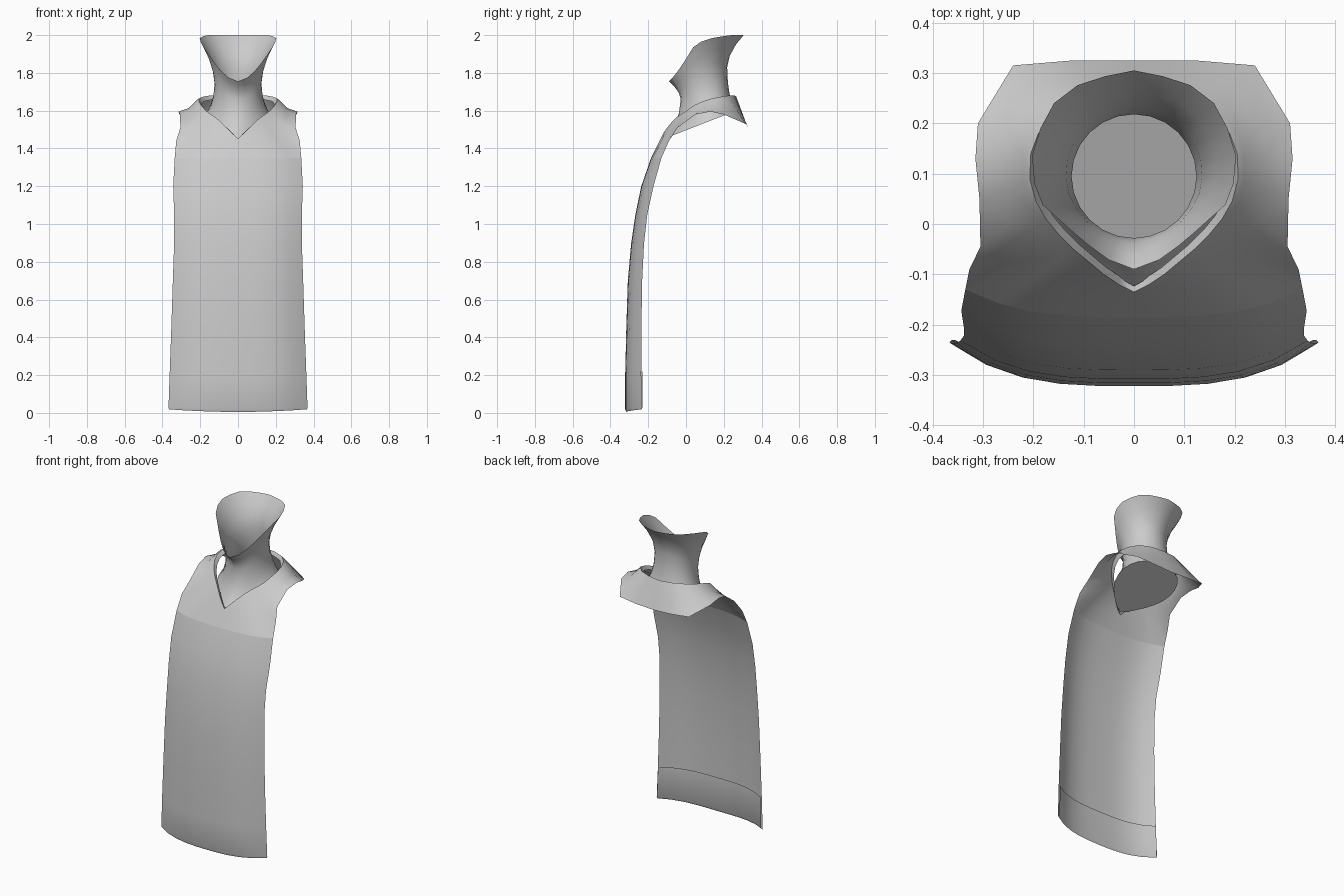
import bpy, math
from mathutils import Vector as V

if "Cube" in bpy.data.objects:
    bpy.data.objects.remove(bpy.data.objects["Cube"])

cloth = bpy.data.materials.new("pale_grey")
cloth.diffuse_color = (0.6, 0.6, 0.6, 1)
cloth.use_nodes = True
cloth.node_tree.nodes["Principled BSDF"].inputs["Base Color"].default_value = cloth.diffuse_color


def loft(name, rings, cap=False):
    """Skin equal-length half rings (x >= 0) and mirror them across x."""
    n = len(rings[0])
    verts = [p for r in rings for p in r]
    faces = [(j * n + i, j * n + i + 1, (j + 1) * n + i + 1, (j + 1) * n + i)
             for j in range(len(rings) - 1) for i in range(n - 1)]
    if cap:
        faces.append(tuple(reversed(range(n))))
    me = bpy.data.meshes.new(name)
    me.from_pydata(verts, [], faces)
    me.materials.append(cloth)
    ob = bpy.data.objects.new(name, me)
    bpy.context.collection.objects.link(ob)
    m = ob.modifiers.new("mirror", 'MIRROR')
    m.use_clip = True
    bpy.context.view_layer.objects.active = ob
    ob.select_set(True)
    bpy.ops.object.shade_smooth_by_angle(angle=math.radians(50))
    ob.select_set(False)
    return ob


def resample(pts, n):
    """Spread n points evenly along a polyline."""
    d = [0]
    for a, b in zip(pts, pts[1:]):
        d.append(d[-1] + (b - a).length)
    out = []
    for k in range(n):
        s = d[-1] * k / (n - 1)
        i = max(j for j in range(len(pts) - 1) if d[j] <= s + 1e-9)
        out.append(pts[i].lerp(pts[i + 1], (s - d[i]) / (d[i + 1] - d[i])))
    return out


COLS = [0, .2, .4, .6, .8, 1]


def row(z, yc, w, ye, lift=0):
    """Curved cross row: centre depth yc, half width w, edge depth ye."""
    return [V((w * u, yc + (ye - yc) * u ** 3.2, z + lift * u * u)) for u in COLS]


# Front panel, bottom to chest
chest = row(1.35, -.185, .335, -.13)
panel = [row(.005, -.316, .366, -.235, .014), row(.02, -.322, .368, -.235, .01),
         row(.2, -.322, .362, -.237), row(.45, -.316, .353, -.236),
         row(.7, -.308, .345, -.232), row(.9, -.29, .338, -.222),
         row(1.05, -.268, .338, -.205), row(1.2, -.237, .343, -.172), chest]
loft("front_panel", panel)

# Turned-up hem behind the bottom of the panel
loft("inner_hem", [row(.005, -.316, .366, -.235, .014), row(.02, -.308, .362, -.23, .01),
                   row(.22, -.309, .356, -.23)])

# Yoke: V-neck collar edge, shoulders and back flap
collar = [V(p) for p in [
    (0, -.135, 1.45), (.03, -.12, 1.48), (.06, -.1, 1.51), (.09, -.075, 1.54),
    (.12, -.05, 1.565), (.15, -.02, 1.585), (.175, .01, 1.605), (.195, .045, 1.63),
    (.207, .09, 1.65), (.205, .14, 1.665), (.19, .18, 1.673), (.15, .225, 1.68),
    (.08, .255, 1.68), (0, .265, 1.677)]]
edge = chest + [V(p) for p in [
    (.327, -.09, 1.44), (.305, -.045, 1.51), (.307, .05, 1.58), (.315, .13, 1.595),
    (.31, .2, 1.58), (.24, .315, 1.53), (.12, .325, 1.52), (0, .325, 1.515)]]


def between(t, sag):
    out = []
    for i, (a, b) in enumerate(zip(collar, edge)):
        p = a.lerp(b, t)
        p.z += -sag if 7 <= i <= 10 else sag * .5 if 3 <= i <= 5 else 0
        out.append(p)
    return out


mid = V((0, .1, 0))
lip = [V((p.x * .92, .1 + (p.y - .1) * .93, p.z - .022)) for p in collar]
loft("yoke", [lip, collar, between(.12, .0), between(.5, .016), edge])

# Neck: flared base, narrow middle and open rim dipping at the front
N = 13
base = resample([V((p.x * .93, .09 + (p.y - .09) * .95, 1.45 + (p.y + .13) * .37))
                 for p in collar], N)
waist = []
for k in range(N):
    a = math.pi * k / (N - 1)
    waist.append(V((.124 * math.sin(a), .095 - .123 * math.cos(a),
                    1.745 - .085 * math.cos(a))))
rim = resample([V(p) for p in [
    (0, -.09, 1.755), (.045, -.075, 1.77), (.1, -.035, 1.82), (.15, .01, 1.89),
    (.195, .05, 1.955), (.203, .14, 1.985), (.172, .23, 2), (.1, .285, 2),
    (0, .305, 2)]], N)


def flare(end, t, power):
    s = t ** power
    return [V((a.x + (b.x - a.x) * s, a.y + (b.y - a.y) * s, a.z + (b.z - a.z) * t))
            for a, b in zip(waist, end)]


rings = [flare(base, t, 2.2) for t in (1, .8, .6, .35)] + [waist]
rings += [flare(rim, t, 1.8) for t in (.35, .7, 1)]
loft("neck", rings, cap=True)
